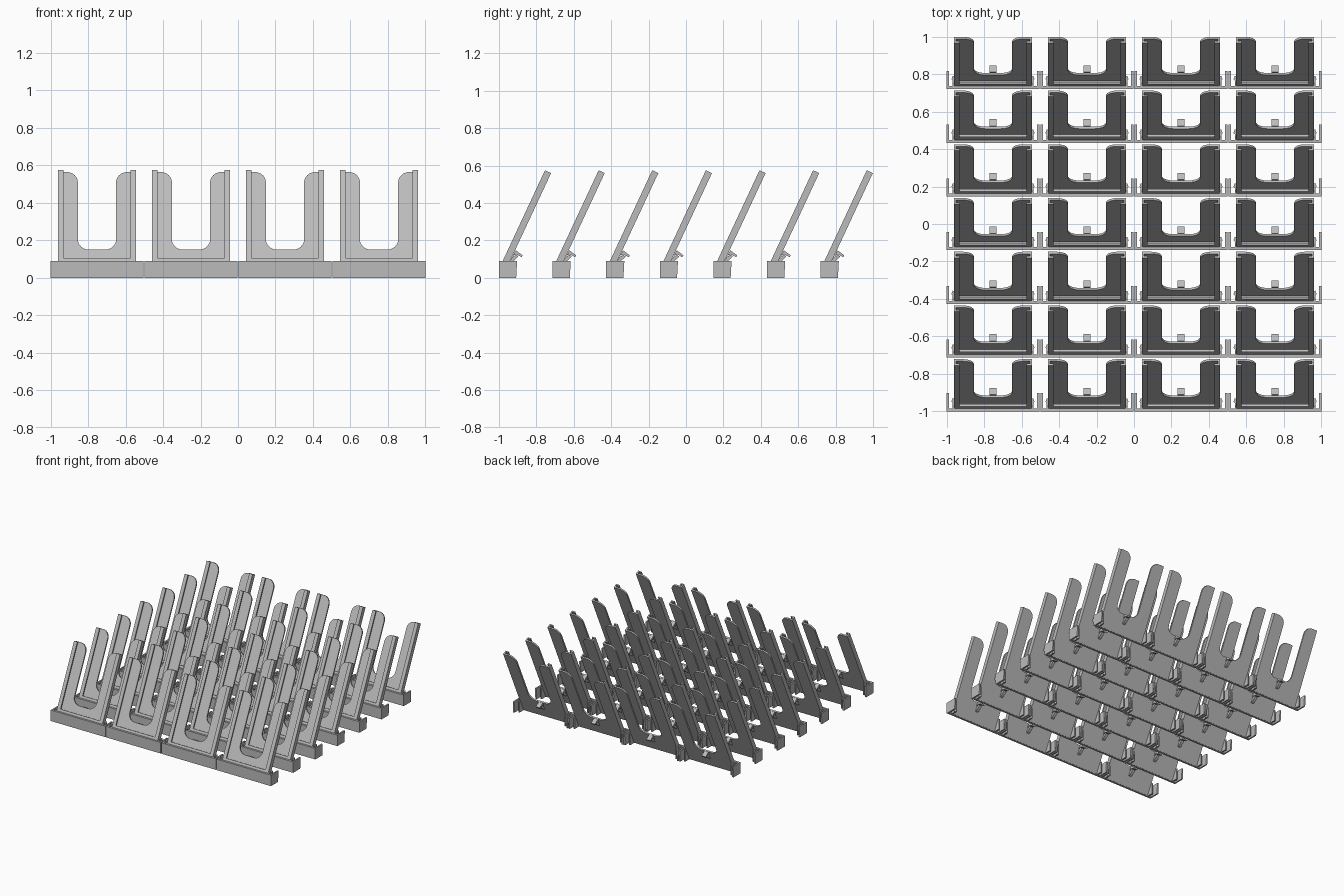
import bpy, bmesh, math

if "Cube" in bpy.data.objects:
    bpy.data.objects.remove(bpy.data.objects["Cube"])

COLS, ROWS = 4, 7
PITCH_X, PITCH_Y = 0.5017, 0.2867
CX, Y0 = -0.7525, -1.0           # first holder: centre x, front y
TILT = math.radians(25)
SIN, COS = math.sin(TILT), math.cos(TILT)

grey = bpy.data.materials.new("plain grey")
grey.diffuse_color = (0.5, 0.5, 0.5, 1)
grey.use_nodes = True
grey.node_tree.nodes["Principled BSDF"].inputs["Base Color"].default_value = grey.diffuse_color


def lean(x, s, v):
    """Panel space (across, up the slope, depth) to holder space."""
    return (x, 0.02 + s * SIN + v * COS, 0.09 + s * COS - v * SIN)


def prism(bm, outline, a, b, place):
    """Extrude a closed 2D outline from a to b."""
    lo = [bm.verts.new(place(p, q, a)) for p, q in outline]
    hi = [bm.verts.new(place(p, q, b)) for p, q in outline]
    bm.faces.new(lo)
    bm.faces.new(hi[::-1])
    n = len(lo)
    for i in range(n):
        j = (i + 1) % n
        bm.faces.new((lo[j], lo[i], hi[i], hi[j]))


def rect(x0, x1, y0, y1):
    return [(x0, y0), (x1, y0), (x1, y1), (x0, y1)]


def upright(x, y, z):
    return (x, y, z)


def sideways(y, z, x):
    return (x, y, z)


def arc(cx, cy, r, a0, a1, n=8):
    return [(cx + r * math.cos(math.radians(a0 + (a1 - a0) * i / n)),
             cy + r * math.sin(math.radians(a0 + (a1 - a0) * i / n))) for i in range(n + 1)]


def part(name, solids):
    """Make one part and repeat it over the grid of holders."""
    bm = bmesh.new()
    for outline, a, b, place in solids:
        prism(bm, outline, a, b, place)
    bmesh.ops.recalc_face_normals(bm, faces=bm.faces[:])
    mesh = bpy.data.meshes.new(name)
    bm.to_mesh(mesh)
    bm.free()
    mesh.materials.append(grey)
    ob = bpy.data.objects.new(name, mesh)
    ob.location = (CX, Y0, 0)
    bpy.context.collection.objects.link(ob)
    for count, step in ((COLS, (PITCH_X, 0, 0)), (ROWS, (0, PITCH_Y, 0))):
        m = ob.modifiers.new("repeat", 'ARRAY')
        m.count = count
        m.use_relative_offset = False
        m.use_constant_offset = True
        m.constant_offset_displace = step


# U-shaped back panel with rounded notch and rounded inner arm tips
W, NOTCH, TOP, SILL, R = 0.208, 0.102, 0.535, 0.078, 0.06
half = ([(W, -0.08), (W, TOP)]
        + arc(NOTCH + R, TOP - R, R, 90, 180)
        + arc(NOTCH - R, SILL + R, R, 0, -90))
outline = half + [(-x, s) for x, s in reversed(half)]
part("back_panel", [(outline, 0.024, 0.036, lean)])

# Slotted side rails: side wall plus front lip
rails = []
for k in (-1, 1):
    rails.append((rect(k * (W - 0.01), k * W, -0.012, TOP), 0, 0.026, lean))
    rails.append((rect(k * (W - 0.03), k * W, -0.012, TOP), 0, 0.010, lean))
part("side_rails", rails)

# Bottom ledge and its front lip
part("bottom_ledge", [(rect(-W, W, -0.012, 0.004), 0, 0.03, lean),
                      (rect(-W, W, -0.012, 0.017), 0, 0.010, lean)])

# Front base wall
part("base_wall", [(rect(-0.2475, 0.2475, 0, 0.016), 0, 0.09, upright)])

# Connector prongs at both ends of the base, inner ones with a small tooth
prongs = []
for k in (-1, 1):
    side = [(0, 0), (0.092, 0), (0.097, 0.09), (0, 0.09)]
    prongs.append((side, k * 0.2355, k * 0.2475, sideways))
    prongs.append((rect(0.01, 0.07, 0, 0.09), k * 0.205, k * 0.215, sideways))
    tooth = [(k * 0.214, 0.045), (k * 0.222, 0.052), (k * 0.214, 0.072)]
    prongs.append((tooth, 0, 0.09, upright))
part("connector_prongs", prongs)

# Small two-jaw clip behind the panel
upper = [(0.074, 0.118), (0.09, 0.147), (0.126, 0.12), (0.121, 0.110), (0.093, 0.125)]
lower = [(0.052, 0.078), (0.072, 0.112), (0.092, 0.122), (0.104, 0.114), (0.088, 0.098), (0.07, 0.085)]
part("rear_clip", [(upper, -0.018, 0.018, sideways), (lower, -0.012, 0.012, sideways)])
